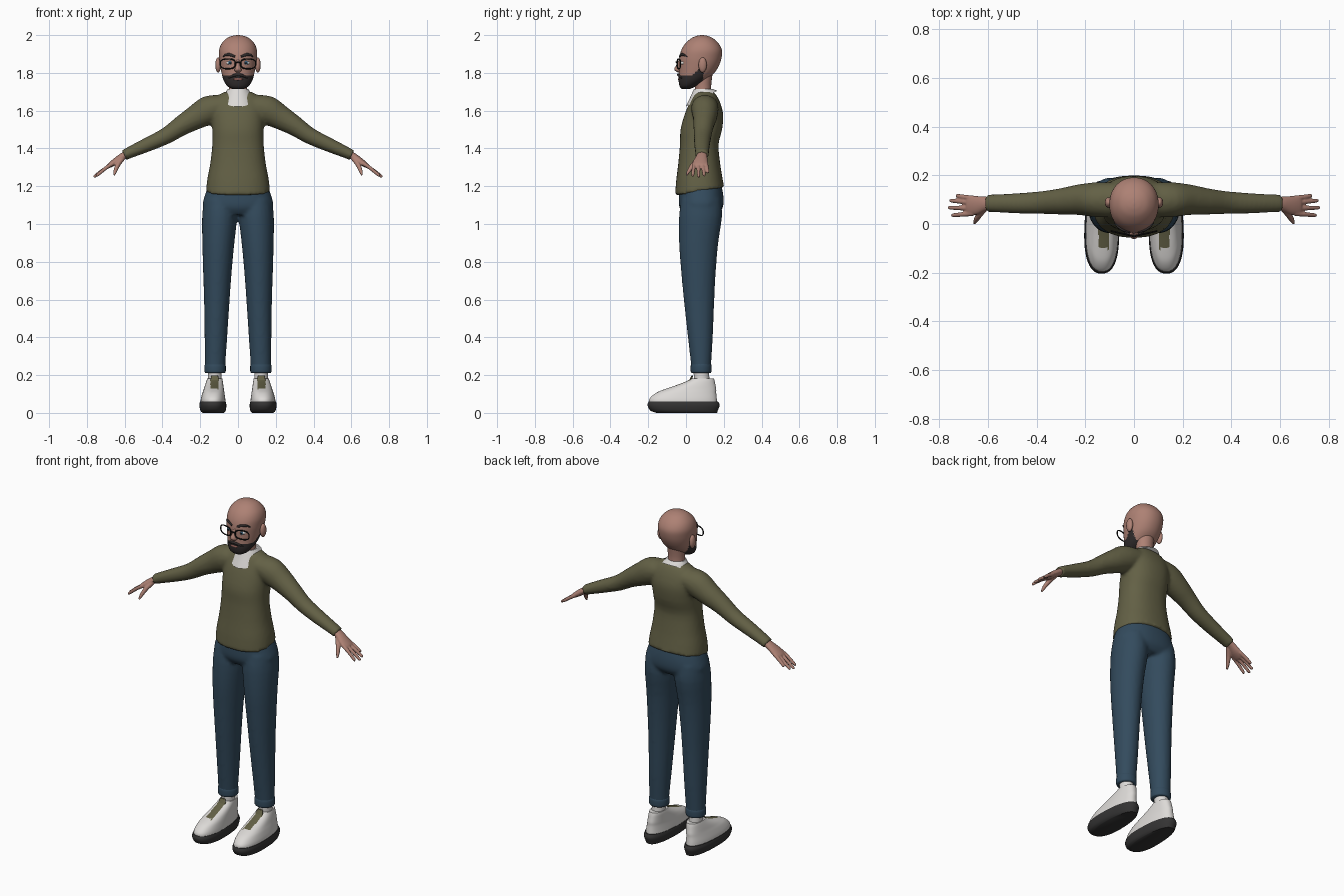
import bpy, bmesh, math
from mathutils import Vector

cube = bpy.data.objects.get("Cube")
if cube:
    bpy.data.objects.remove(cube)


def material(name, r, g, b):
    m = bpy.data.materials.new(name)
    m.use_nodes = True
    m.diffuse_color = (r, g, b, 1)
    bsdf = m.node_tree.nodes["Principled BSDF"]
    bsdf.inputs["Base Color"].default_value = (r, g, b, 1)
    bsdf.inputs["Roughness"].default_value = 0.8
    return m


SKIN = material("skin", 0.42, 0.22, 0.175)
OLIVE = material("olive_wool", 0.125, 0.118, 0.06)
DENIM = material("blue_denim", 0.033, 0.07, 0.11)
WHITE = material("off_white", 0.72, 0.7, 0.68)
RUBBER = material("dark_rubber", 0.035, 0.034, 0.034)
HAIR = material("dark_hair", 0.03, 0.025, 0.025)
FRAME = material("black_frame", 0.008, 0.008, 0.008)
IRIS = material("blue_iris", 0.06, 0.2, 0.35)
LIPS = material("lips", 0.3, 0.12, 0.1)


def smooth_rings(rings, steps):
    """Catmull-Rom interpolation of (x, y, z, width, depth, tilt) rings."""
    k = [Vector(tuple(r) + (0,) * (6 - len(r))) for r in rings]
    out = []
    for i in range(len(k) - 1):
        a, b, c, d = k[max(i - 1, 0)], k[i], k[i + 1], k[min(i + 2, len(k) - 1)]
        for j in range(steps):
            t = j / steps
            out.append(0.5 * (2 * b + (c - a) * t + (2 * a - 5 * b + 4 * c - d) * t * t
                              + (3 * b - a - 3 * c + d) * t ** 3))
    return out + [k[-1]]


def loft(bm, rings, n=24, steps=3, side=1, power=2.0, flat=True, taper=0.0):
    """Skin closed oval rings; flat keeps them horizontal, else they follow the path."""
    rows, ks = [], smooth_rings(rings, steps)
    for i, k in enumerate(ks):
        u, v = Vector((1, 0, 0)), Vector((0, 1, k[5]))
        if not flat:
            t = (ks[min(i + 1, len(ks) - 1)] - ks[max(i - 1, 0)])[:3]
            t = Vector(t).normalized()
            v = Vector((0, 1, 0))
            v = (v - t * v.dot(t)).normalized()
            u = v.cross(t)
        row = []
        for j in range(n):
            a = math.tau * j / n
            c, s = (math.copysign(abs(f) ** (2 / power), f) for f in (math.cos(a), math.sin(a)))
            p = Vector(k[:3]) + u * (k[3] * c * (1 - taper * s)) + v * (k[4] * s)
            row.append(bm.verts.new((p.x * side, p.y, p.z)))
        rows.append(row)
    for lo, hi in zip(rows, rows[1:]):
        for j in range(n):
            bm.faces.new((lo[j], lo[(j + 1) % n], hi[(j + 1) % n], hi[j]))
    bm.faces.new(rows[0])
    bm.faces.new(rows[-1])


def finish(name, bm, mats, rule=None, voxel=0, iterations=4):
    bmesh.ops.recalc_face_normals(bm, faces=bm.faces)
    for f in bm.faces:
        f.smooth = True
        if rule:
            f.material_index = rule(f.calc_center_median())
    me = bpy.data.meshes.new(name)
    bm.to_mesh(me)
    bm.free()
    ob = bpy.data.objects.new(name, me)
    bpy.context.collection.objects.link(ob)
    for m in mats:
        me.materials.append(m)
    if voxel:
        r = ob.modifiers.new("blend", "REMESH")
        r.mode, r.voxel_size, r.use_smooth_shade = "VOXEL", voxel, True
        s = ob.modifiers.new("soften", "SMOOTH")
        s.factor, s.iterations = 0.5, iterations
    else:
        bpy.context.view_layer.objects.active = ob
        ob.select_set(True)
        bpy.ops.object.shade_smooth_by_angle(angle=math.radians(50))
        ob.select_set(False)
    return ob


def part(name, mat, rings, rule=None, **kw):
    bm = bmesh.new()
    loft(bm, rings, **kw)
    return finish(name, bm, mat if isinstance(mat, list) else [mat], rule)


def ball(name, mat, loc, size):
    bm = bmesh.new()
    bmesh.ops.create_uvsphere(bm, u_segments=20, v_segments=12, radius=1)
    bmesh.ops.scale(bm, vec=size, verts=bm.verts)
    bmesh.ops.translate(bm, vec=loc, verts=bm.verts)
    return finish(name, bm, [mat])


def wire(name, mat, pts, radius, cyclic):
    cu = bpy.data.curves.new(name, "CURVE")
    cu.dimensions, cu.bevel_depth, cu.bevel_resolution = "3D", radius, 2
    sp = cu.splines.new("POLY")
    sp.points.add(len(pts) - 1)
    for q, p in zip(sp.points, pts):
        q.co = (*p, 1)
    sp.use_cyclic_u = cyclic
    cu.materials.append(mat)
    bpy.context.collection.objects.link(bpy.data.objects.new(name, cu))


# Sweater: torso and both sleeves blended together
bm = bmesh.new()
loft(bm, [(0, .072, 1.172, .17, .13, .17), (0, .07, 1.24, .162, .122, .08), (0, .07, 1.32, .147, .111),
          (0, .07, 1.42, .136, .102), (0, .081, 1.5, .136, .11), (0, .095, 1.58, .138, .102),
          (0, .1, 1.64, .132, .082), (0, .1, 1.68, .105, .062), (0, .1, 1.7, .07, .045)],
     n=40, power=2.3)
for s in (1, -1):
    loft(bm, [(.07, .1, 1.63, .055, .07), (.15, .1, 1.605, .076, .072), (.22, .1, 1.567, .066, .064),
              (.3, .093, 1.52, .053, .054), (.38, .088, 1.467, .044, .047), (.48, .085, 1.42, .038, .042),
              (.57, .085, 1.38, .031, .037), (.603, .085, 1.364, .029, .036)], side=s, flat=False)
finish("sweater", bm, [OLIVE], voxel=.01)

# Trousers: hips and both legs blended together
bm = bmesh.new()
loft(bm, [(0, .075, 1.215, .152, .11), (0, .08, 1.15, .176, .118), (0, .08, 1.09, .186, .116),
          (0, .078, 1.05, .13, .09)], n=40, power=2.3)
for s in (1, -1):
    loft(bm, [(.095, .08, 1.13, .085, .105), (.097, .077, 1.04, .093, .114), (.104, .067, .9, .085, .104),
              (.109, .066, .75, .076, .092), (.112, .069, .6, .068, .081), (.117, .076, .4, .06, .066),
              (.121, .08, .25, .054, .053), (.121, .08, .215, .054, .053)], side=s)
finish("trousers", bm, [DENIM], voxel=.01)

# Shirt collar and neck
part("shirt_collar", WHITE, [(0, .083, 1.663, .084, .084, .5), (0, .088, 1.69, .07, .066, .3),
                             (0, .092, 1.715, .054, .05, 0)], n=32)
part("neck", SKIN, [(0, .095, 1.64, .055, .05), (0, .09, 1.72, .048, .043), (0, .09, 1.79, .052, .05)])


# Head with the beard on the lower jaw
def beard_rule(p):
    top = 1.787 + max(0, p.y - .035) * 1.0
    return int(p.z < top and p.y < .092)


profile = [(1.715, .03, -.022, .02), (1.73, .056, -.034, .055), (1.76, .076, -.039, .105),
           (1.8, .087, -.037, .15), (1.84, .095, -.036, .175), (1.88, .1, -.035, .188),
           (1.92, .1, -.025, .19), (1.955, .087, -.004, .173), (1.983, .06, .028, .143),
           (1.996, .03, .057, .113), (2.0, .004, .08, .09)]
part("head", [SKIN, HAIR], [(0, (f + b) / 2, z, w, (b - f) / 2) for z, w, f, b in profile],
     rule=beard_rule, n=72, steps=6, power=2.1)

# Nose and mouth
part("nose", SKIN, [(0, -.03, 1.872, .007, .008), (0, -.038, 1.845, .009, .011), (0, -.043, 1.825, .016, .018),
                    (0, -.041, 1.813, .019, .018), (0, -.036, 1.803, .009, .009)], n=16)
ball("mouth", LIPS, (0, -.036, 1.767), (.026, .006, .007))
part("moustache", HAIR, [(-.05, -.02, 1.772, .003, .004), (-.025, -.038, 1.786, .007, .006),
                         (0, -.041, 1.79, .007, .006), (.025, -.038, 1.786, .007, .006),
                         (.05, -.02, 1.772, .003, .004)], n=12, flat=False)

for s, side in ((1, "left"), (-1, "right")):
    # Ears, eyes and brows
    ball(side + "_ear", SKIN, (s * .105, .088, 1.842), (.015, .022, .04))
    ball(side + "_eye", WHITE, (s * .042, -.009, 1.853), (.021, .02, .013))
    ball(side + "_iris", IRIS, (s * .042, -.0275, 1.853), (.01, .003, .01))
    ball(side + "_pupil", FRAME, (s * .042, -.0298, 1.853), (.005, .002, .005))
    part(side + "_brow", HAIR, [(.016, -.034, 1.886, .005, .004), (.045, -.025, 1.897, .008, .005),
                                (.066, -.01, 1.895, .006, .005), (.08, .006, 1.885, .002, .003)],
         n=12, side=s, flat=False)

    # Spectacle rims
    rim = []
    for i in range(32):
        c, d = math.cos(math.tau * i / 32), math.sin(math.tau * i / 32)
        c, d = (math.copysign(abs(f) ** .75, f) for f in (c, d))
        rim.append((s * (.054 + .04 * c), -.038 + .009 * c, 1.848 + .026 * d))
    wire(side + "_spectacle_rim", FRAME, rim, .0035, True)

    # Hand: palm, four fingers and thumb
    bm = bmesh.new()
    loft(bm, [(.585, .085, 1.372, .02, .026), (.615, .083, 1.355, .019, .03), (.65, .077, 1.33, .018, .039),
              (.68, .075, 1.31, .013, .039), (.688, .075, 1.305, .007, .03)], side=s, flat=False)
    for y, tip, tip_y, tip_z in ((.106, .732, .116, 1.272), (.086, .757, .096, 1.256),
                                 (.064, .762, .067, 1.25), (.044, .75, .036, 1.255)):
        loft(bm, [(.66, y, 1.322, .011, .011), (.7, (y + tip_y) / 2, 1.296, .01, .01),
                  (tip - .006, tip_y, tip_z + .004, .008, .008), (tip, tip_y, tip_z, .004, .004)],
             n=12, side=s, flat=False)
    loft(bm, [(.61, .07, 1.35, .014, .014), (.635, .04, 1.315, .013, .014), (.65, .015, 1.28, .01, .01),
              (.656, .002, 1.258, .005, .005)], n=12, side=s, flat=False)
    finish(side + "_hand", bm, [SKIN], voxel=.004, iterations=2)

    # Trouser cuff and sock
    part(side + "_trouser_cuff", DENIM, [(.121, .08, .212, .052, .051), (.121, .08, .22, .056, .055),
                                         (.121, .08, .25, .056, .055), (.121, .08, .26, .052, .051)], side=s)
    part(side + "_sock", WHITE, [(.123, .085, .13, .037, .042), (.123, .08, .24, .036, .04)], side=s)

    # Shoe: sole, upper with tongue stripe, and tongue tab
    part(side + "_shoe_sole", RUBBER, [(.131, .005, 0, .056, .16), (.132, -.01, .012, .066, .178),
                                       (.133, -.013, .04, .071, .191), (.133, -.014, .06, .067, .184)],
         side=s, n=48, power=2.4, taper=.1)

    def tongue_rule(p):
        return int(abs(abs(p.x) - .124) < .022 and -.1 < p.y < .05 and p.z > .1)

    part(side + "_shoe_upper", [WHITE, OLIVE],
         [(.132, -.015, .05, .066, .18), (.132, -.015, .075, .064, .178), (.13, 0, .105, .058, .16),
          (.128, .023, .125, .053, .137), (.126, .053, .147, .048, .103), (.124, .078, .168, .043, .074),
          (.123, .088, .182, .039, .06)], rule=tongue_rule, side=s, n=64, steps=4, power=2.3, taper=.1)
    part(side + "_shoe_tongue", OLIVE, [(.123, .01, .15, .022, .007), (.123, .026, .18, .022, .006),
                                        (.123, .034, .198, .016, .004)], side=s, n=16, power=3)

# Spectacle bridge
wire("spectacle_bridge", FRAME, [(-.015, -.046, 1.853), (0, -.052, 1.857), (.015, -.046, 1.853)], .0035, False)
